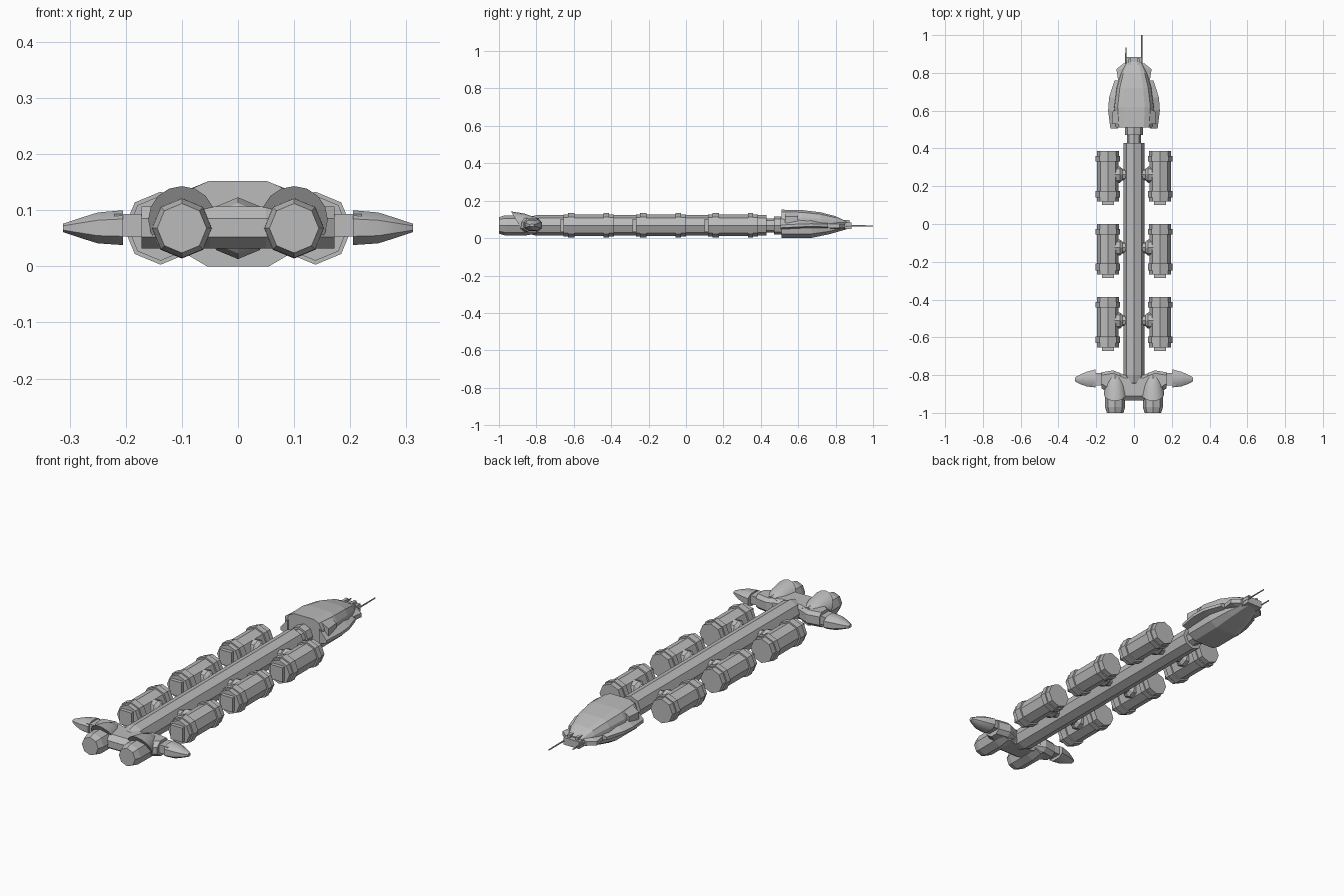
import bpy, bmesh, math
from mathutils import Vector

cube = bpy.data.objects.get("Cube")
if cube:
    bpy.data.objects.remove(cube, do_unlink=True)

hull = bpy.data.materials.new("hull_grey")
hull.use_nodes = True
GREY = (0.5, 0.5, 0.5, 1)
hull.diffuse_color = GREY
hull.node_tree.nodes["Principled BSDF"].inputs["Base Color"].default_value = GREY

AXIS = 0.068  # height of the long axis
SIDES = (("left", 1), ("right", -1))


def finish(name, bm, smooth=False):
    bmesh.ops.recalc_face_normals(bm, faces=bm.faces)
    mesh = bpy.data.meshes.new(name)
    bm.to_mesh(mesh)
    bm.free()
    mesh.materials.append(hull)
    obj = bpy.data.objects.new(name, mesh)
    bpy.context.collection.objects.link(obj)
    if smooth:
        bpy.ops.object.select_all(action='DESELECT')
        obj.select_set(True)
        bpy.context.view_layer.objects.active = obj
        bpy.ops.object.shade_smooth_by_angle(angle=math.radians(35))
    return obj


def loft(name, rings, smooth=False):
    """Skin a list of equal-length closed rings and cap both ends."""
    bm = bmesh.new()
    loops = [[bm.verts.new(p) for p in ring] for ring in rings]
    for a, b in zip(loops, loops[1:]):
        for i in range(len(a)):
            j = (i + 1) % len(a)
            bm.faces.new((a[i], a[j], b[j], b[i]))
    bm.faces.new(loops[0])
    bm.faces.new(loops[-1])
    return finish(name, bm, smooth)


def circle(n):
    return [(math.cos(math.tau * i / n), math.sin(math.tau * i / n)) for i in range(n)]


def lathe_y(name, x, profile, n=8, z=AXIS):
    return loft(name, [[(x + r * c, y, z + r * s) for c, s in circle(n)]
                       for y, r in profile])


def lathe_x(name, y, profile, n=8, z=AXIS):
    return loft(name, [[(x, y + r * c, z + r * s) for c, s in circle(n)]
                       for x, r in profile])


def box(name, low, high):
    (a, b, c), (d, e, f) = low, high
    return loft(name, [[(a, y, c), (d, y, c), (d, y, f), (a, y, f)] for y in (b, e)])


def mirrored(points, s):
    return [(s * x, y, z) for x, y, z in points]


# Central spine, with a rounded rear end, and the neck
lathe_y("spine", 0, [(-0.86, 0.025), (-0.84, 0.045), (-0.8, 0.055), (0.43, 0.055)])
lathe_y("neck", 0, [(0.42, 0.038), (0.47, 0.038)])
lathe_y("neck_collar", 0, [(0.47, 0.048), (0.53, 0.048)])

# Six cargo pods on side struts
for row, y in enumerate((0.386, 0, -0.386), 1):
    for side, s in SIDES:
        tag = f"{side}_{row}"
        x = s * 0.138
        lathe_y("pod_" + tag, x, [
            (y, 0.059), (y - 0.027, 0.059), (y - 0.027, 0.065), (y - 0.055, 0.065),
            (y - 0.055, 0.057), (y - 0.21, 0.057), (y - 0.21, 0.065),
            (y - 0.245, 0.065), (y - 0.245, 0.058), (y - 0.268, 0.058)])
        box("pod_hatch_" + tag, (x - 0.032, y - 0.286, AXIS - 0.035),
            (x + 0.032, y - 0.26, AXIS + 0.035))
        lathe_x("pod_strut_" + tag, y - 0.125,
                [(s * 0.03, 0.03), (s * 0.06, 0.03), (s * 0.075, 0.043), (s * 0.11, 0.043)])

# Tail crossbeam: bevelled section swept across the ship
beam = []
for x, front, back in ((-0.172, -0.87, -0.785), (-0.11, -0.91, -0.775), (-0.05, -0.935, -0.8),
                       (0.05, -0.935, -0.8), (0.11, -0.91, -0.775), (0.172, -0.87, -0.785)):
    beam.append([(x, front, 0.052), (x, front, 0.085), (x, front + 0.025, 0.107),
                 (x, back - 0.015, 0.107), (x, back, 0.09), (x, back, 0.05),
                 (x, back - 0.02, 0.032), (x, front + 0.03, 0.032)])
loft("tail_crossbeam", beam)

for side, s in SIDES:
    # Engine nozzles
    lathe_y("engine_nozzle_" + side, s * 0.1,
            [(-1, 0.044), (-0.97, 0.053), (-0.86, 0.054), (-0.8, 0.045)])
    # Engine cowls: growing rearwards, cut off at a slant
    rings = []
    for y, r, z, shear in ((-0.785, 0.02, 0.07, 0), (-0.81, 0.04, 0.073, 0.1),
                           (-0.85, 0.053, 0.078, 0.25), (-0.9, 0.06, 0.083, 0.6)):
        rings.append([(s * 0.1 + r * c, y - shear * r * q, z + r * q)
                      for c, q in circle(16)])
    loft("engine_cowl_" + side, rings, True)
    # Wing pylons and pointed wing tips
    box("wing_pylon_" + side, (min(s * 0.16, s * 0.22), -0.855, 0.053),
        (max(s * 0.16, s * 0.22), -0.79, 0.093))
    rings = []
    for x, front, back, low, high in ((0.205, -0.865, -0.77, 0.038, 0.1),
                                      (0.25, -0.86, -0.782, 0.041, 0.096),
                                      (0.285, -0.848, -0.797, 0.052, 0.085),
                                      (0.312, -0.833, -0.812, 0.061, 0.076)):
        my, mz = (back - front) * 0.25, (high - low) * 0.25
        rings.append([(s * x, front, low + mz), (s * x, front + my, low),
                      (s * x, back - my, low), (s * x, back, low + mz),
                      (s * x, back, high - mz), (s * x, back - my, high),
                      (s * x, front + my, high), (s * x, front, high - mz)])
    loft("wing_tip_" + side, rings, True)

# Head: domed upper shell, from rear to nose
rings = []
for y, w, low, high in ((0.51, 0.1, 0.07, 0.152), (0.62, 0.108, 0.07, 0.15),
                        (0.72, 0.094, 0.068, 0.138), (0.8, 0.07, 0.064, 0.117),
                        (0.86, 0.042, 0.06, 0.088)):
    h = high - low
    half = [(w, low), (w * 0.95, low + h * 0.5), (w * 0.8, low + h * 0.85), (w * 0.52, high)]
    rings.append([(x, y, z) for x, z in half] + [(-x, y, z) for x, z in reversed(half)])
loft("head_shell", rings)

# Head: boat-shaped lower hull
rings = []
for y, w, low in ((0.51, 0.1, 0), (0.67, 0.1, 0.001), (0.77, 0.078, 0.022), (0.86, 0.04, 0.048)):
    rings.append([(-w, y, 0.072), (w, y, 0.072), (w * 0.92, y, 0.072 - (0.072 - low) * 0.7),
                  (w * 0.55, y, low), (-w * 0.55, y, low), (-w * 0.92, y, 0.072 - (0.072 - low) * 0.7)])
loft("head_lower_hull", rings)

# Nose block with two sensor ridges
box("nose_block", (-0.042, 0.82, 0.048), (0.042, 0.885, 0.083))
for side, s in SIDES:
    box("nose_ridge_" + side, (s * 0.022 - 0.007, 0.83, 0.08), (s * 0.022 + 0.007, 0.875, 0.097))
    # Side armour, sloping down towards the nose
    rings = []
    for y, inner, outer, low, high in ((0.505, 0.085, 0.125, 0.045, 0.115),
                                       (0.6, 0.085, 0.137, 0.05, 0.11),
                                       (0.67, 0.085, 0.132, 0.052, 0.1),
                                       (0.76, 0.065, 0.103, 0.05, 0.085)):
        rings.append(mirrored([(inner, y, low), (outer, y, low + 0.01),
                               (outer, y, low + 0.025), (inner, y, high)], s))
    loft("head_side_armour_" + side, rings)
    # Rear shoulder plates and cheeks beside the nose
    rings = [mirrored([(0.075, y, 0.08), (w, y, 0.08), (w, y, 0.115), (0.075, y, 0.142)], s)
             for y, w in ((0.53, 0.118), (0.6, 0.112))]
    loft("shoulder_plate_" + side, rings)
    rings = [mirrored([(0.035, y, 0.045), (w, y, 0.055), (w, y, 0.075), (0.035, y, h)], s)
             for y, w, h in ((0.765, 0.085, 0.1), (0.82, 0.093, 0.09), (0.85, 0.055, 0.085))]
    loft("cheek_" + side, rings)

# Antennas, one longer than the other
lathe_y("antenna_left", 0.041, [(0.84, 0.004), (1, 0.003)], 6, 0.066)
lathe_y("antenna_right", -0.043, [(0.84, 0.004), (0.935, 0.003)], 6, 0.066)
